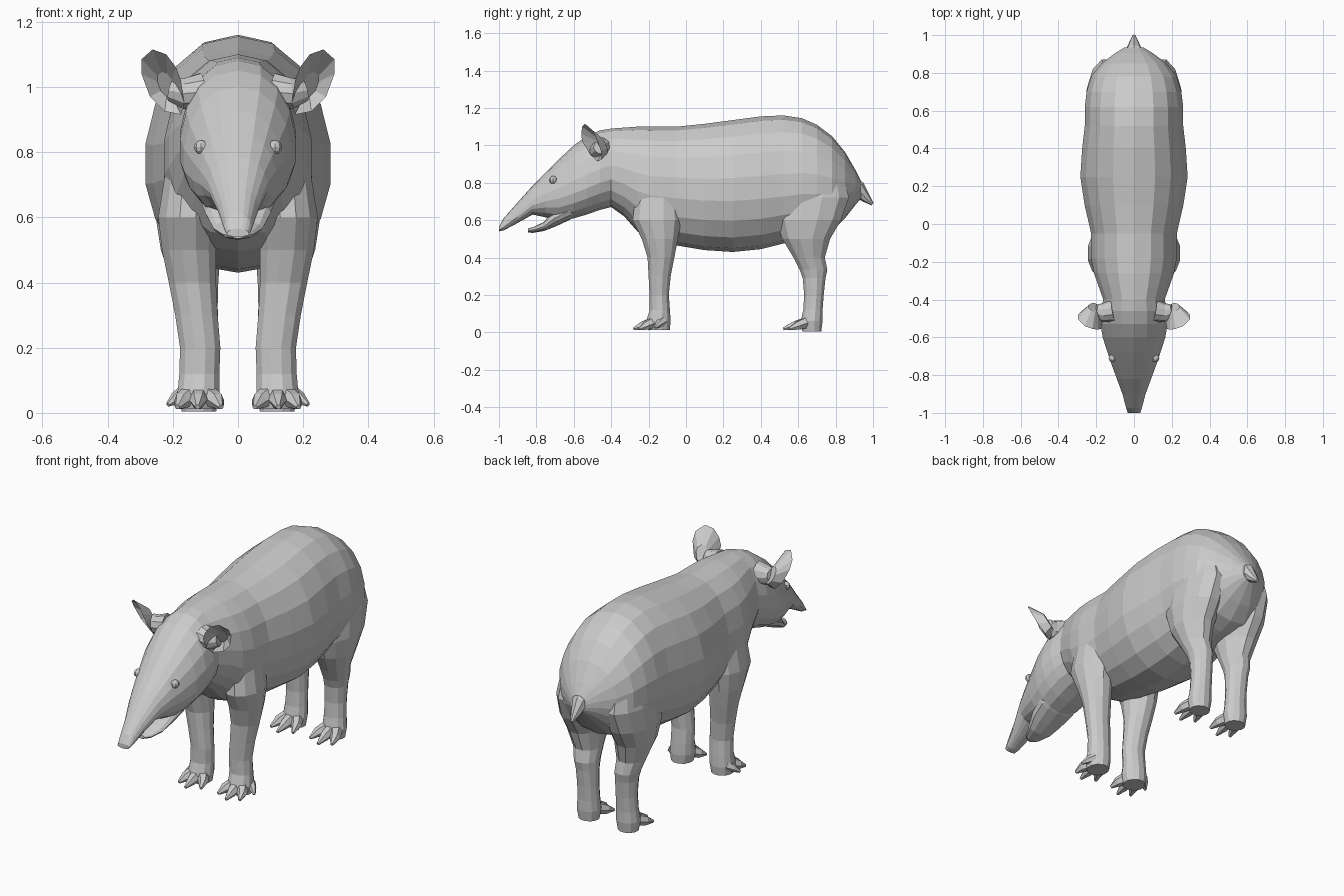
import bpy, bmesh
from math import sin, cos, tau
from mathutils import Vector

if "Cube" in bpy.data.objects:
    bpy.data.objects.remove(bpy.data.objects["Cube"])


def make(name, verts, faces):
    bm = bmesh.new()
    vs = [bm.verts.new(v) for v in verts]
    for f in faces:
        bm.faces.new([vs[i] for i in f])
    bmesh.ops.recalc_face_normals(bm, faces=bm.faces)
    me = bpy.data.meshes.new(name)
    bm.to_mesh(me)
    bm.free()
    ob = bpy.data.objects.new(name, me)
    bpy.context.collection.objects.link(ob)
    return ob


def loft(name, rings):
    n, m = len(rings[0]), len(rings)
    faces = [(k*n + i, k*n + (i+1) % n, (k+1)*n + (i+1) % n, (k+1)*n + i)
             for k in range(m-1) for i in range(n)]
    faces += [tuple(range(n)), tuple(range((m-1)*n, m*n))]
    return make(name, [p for r in rings for p in r], faces)


def body_ring(y, top, bot, hw, mid, n=18, e=0.88):
    ring = []
    for i in range(n):
        s, c = sin(tau*i/n), cos(tau*i/n)
        x = hw * (abs(s)**e) * (1 if s > 0 else -1)
        ring.append((x, y, mid + c*((top-mid) if c > 0 else (mid-bot))))
    return ring


def leg(name, sections, sx, n=12):
    return loft(name, [[(sx*((x0+x1)/2 + (x1-x0)/2*cos(tau*(i+.5)/n)),
                         (y0+y1)/2 + (y1-y0)/2*sin(tau*(i+.5)/n), z)
                        for i in range(n)] for z, y0, y1, x0, x1 in sections])


def tube(name, pts, radii, n=8):
    rings = []
    for k, p in enumerate(pts):
        d = Vector(pts[min(k+1, len(pts)-1)]) - Vector(pts[max(k-1, 0)])
        q = d.to_track_quat('Z', 'Y')
        rings.append([Vector(p) + q @ Vector((radii[k]*cos(tau*i/n), radii[k]*sin(tau*i/n), 0))
                      for i in range(n)])
    return loft(name, rings)


# torso, neck, head and upper snout: y, top, bottom, half width, widest height
body = loft("body", [body_ring(*s) for s in (
    (-1.0, .565, .54, .034, .55), (-.975, .61, .545, .042, .565), (-.9, .695, .585, .062, .625),
    (-.82, .785, .63, .092, .69), (-.75, .855, .615, .118, .72), (-.68, .925, .595, .142, .74),
    (-.6, 1.0, .61, .168, .77), (-.53, 1.05, .63, .18, .80), (-.46, 1.08, .655, .178, .83),
    (-.4, 1.09, .67, .165, .85), (-.33, 1.095, .62, .19, .83), (-.26, 1.1, .54, .215, .80),
    (-.18, 1.1, .495, .23, .78), (-.05, 1.1, .465, .23, .77), (.1, 1.115, .44, .265, .76),
    (.25, 1.135, .43, .288, .76), (.4, 1.155, .445, .278, .77), (.52, 1.16, .475, .264, .78),
    (.62, 1.145, .495, .264, .79), (.7, 1.11, .51, .254, .79), (.78, 1.05, .54, .23, .78),
    (.85, .965, .61, .175, .77), (.905, .87, .68, .10, .77), (.935, .81, .715, .05, .76))])

# lower jaw and tail
parts = [loft("lower_jaw", [body_ring(y, t, b, w, (t+b)/2, 12) for y, t, b, w in (
    (-.845, .556, .535, .02), (-.82, .562, .532, .045), (-.76, .59, .542, .075),
    (-.7, .66, .565, .10), (-.62, .7, .602, .115), (-.55, .74, .645, .10))]),
    tube("tail", [(0, .86, .80), (0, .92, .765), (0, .965, .715), (0, .997, .685)],
         [.055, .045, .024, .008])]

# leg sections: height, back and front limits, inner and outer limits
front = ((.012, -.205, -.085, .065, .18), (.06, -.215, -.08, .055, .188),
         (.12, -.196, -.084, .055, .182), (.2, -.197, -.09, .052, .18),
         (.3, -.202, -.08, .06, .195), (.4, -.208, -.06, .065, .215),
         (.5, -.24, -.04, .065, .236), (.6, -.29, -.02, .06, .248), (.76, -.27, -.03, .07, .222))
hind = ((.005, .62, .725, .065, .175), (.06, .612, .732, .055, .185),
        (.12, .625, .732, .058, .178), (.2, .63, .738, .06, .175), (.29, .622, .748, .06, .18),
        (.335, .605, .758, .06, .188), (.4, .572, .745, .058, .206), (.5, .51, .775, .05, .24),
        (.6, .475, .835, .04, .256), (.72, .475, .878, .035, .25), (.86, .54, .84, .06, .22))
for side, sx in (("left", 1), ("right", -1)):
    parts += [leg("front_leg_" + side, front, sx), leg("hind_leg_" + side, hind, sx)]

# fuse limbs, jaw and tail into one skin
for p in parts:
    mod = body.modifiers.new("union", 'BOOLEAN')
    mod.operation, mod.solver, mod.object = 'UNION', 'EXACT', p
    bpy.context.view_layer.objects.active = body
    bpy.ops.object.modifier_apply(modifier=mod.name)
    bpy.data.objects.remove(p)

# ear rim, front outline then lower edge
rim = [(.165, -.51, .95), (.175, -.555, 1.02), (.19, -.56, 1.06), (.22, -.555, 1.10),
       (.262, -.54, 1.115), (.296, -.505, 1.085), (.296, -.48, 1.04), (.27, -.455, .97),
       (.225, -.45, .925), (.175, -.475, .915)]
hollow, back = Vector((.215, -.455, 1.0)), Vector((.195, -.432, .99))


def ear(sx, side):
    n = len(rim)
    pts = [Vector(p) for p in rim]
    pts += [p.lerp(hollow, .6) + Vector((0, .02, 0)) for p in pts[:n]]
    pts += [p.lerp(back, .55) + Vector((0, .022, 0)) for p in pts[:n]]
    faces = []
    for i in range(n):
        j = (i+1) % n
        faces += [(i, j, n+j, n+i), (i, 2*n+i, 2*n+j, j)]
    faces += [tuple(range(n, 2*n)), tuple(range(2*n, 3*n))]
    make("ear_" + side, [(sx*p.x, p.y, p.z) for p in pts], faces)
    tube("ear_base_" + side, [(sx*.11, -.46, .985), (sx*.165, -.47, .98), (sx*.205, -.46, .99)],
         [.06, .05, .035], 10)


for side, sx in (("left", 1), ("right", -1)):
    ear(sx, side)
    # eye
    bpy.ops.mesh.primitive_uv_sphere_add(segments=8, ring_count=6, radius=.022,
                                         location=(sx*.113, -.71, .815))
    bpy.context.object.name = "eye_" + side
    # splayed toes, front feet with an extra outer toe
    for foot, dy, cx in (("front", -.15, .12), ("hind", .672, .12)):
        toes = [(-.04, -.068, -.098), (0, .004, -.132), (.04, .066, -.10)]
        for k, (bx, tx, ty) in enumerate(toes):
            if foot == "hind":
                ty -= .02
            tube(f"{foot}_toe_{side}_{k}",
                 [(sx*(cx+bx*.6), dy-.02, .055), (sx*(cx+(bx+tx)/2), dy+ty*.6, .037),
                  (sx*(cx+tx), dy+ty, .018)], [.034, .026, .008], 6)
    tube("outer_toe_" + side, [(sx*.16, -.125, .06), (sx*.19, -.145, .045), (sx*.215, -.165, .025)],
         [.03, .02, .007], 6)
